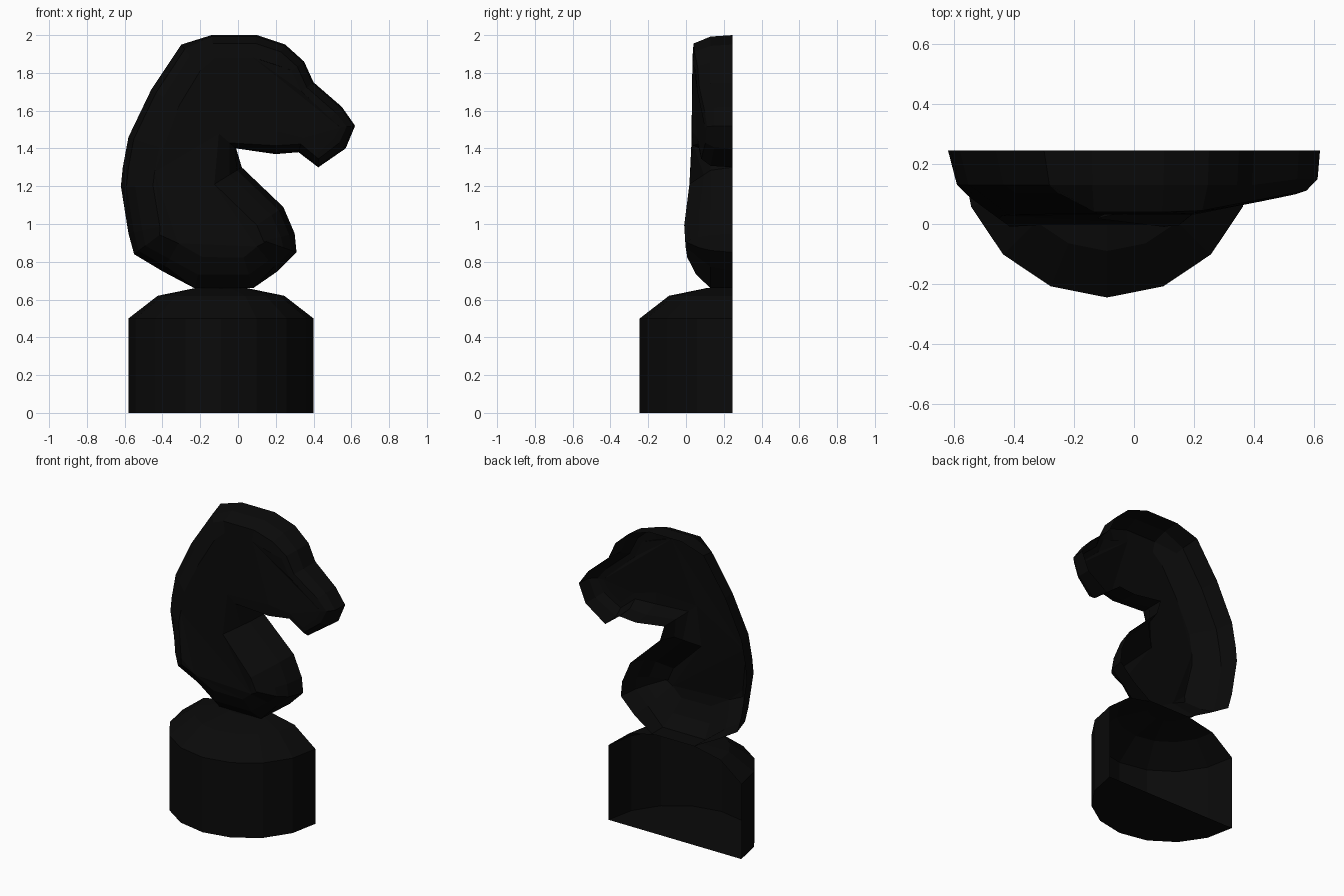
import bpy
import bmesh
import math
from mathutils import Vector

old = bpy.data.objects.get("Cube")
if old:
    bpy.data.objects.remove(old, do_unlink=True)

BACK = 0.245  # plane of the open back

black = bpy.data.materials.new("black")
black.use_nodes = True
colour = (0.003, 0.003, 0.003, 1)
black.diffuse_color = colour
black.node_tree.nodes["Principled BSDF"].inputs["Base Color"].default_value = colour


def finish(name, bm):
    mesh = bpy.data.meshes.new(name)
    bm.to_mesh(mesh)
    bm.free()
    mesh.materials.append(black)
    obj = bpy.data.objects.new(name, mesh)
    bpy.context.collection.objects.link(obj)


def bridge(bm, a, b, closed):
    n = len(a)
    for i in range(n if closed else n - 1):
        j = (i + 1) % n
        bm.faces.new((a[i], a[j], b[j], b[i]))


# Base: half-round pedestal with a domed top, open at the back
bm = bmesh.new()
rings = []
for radius, z in [(0.49, 0), (0.49, 0.5), (0.335, 0.62), (0.14, 0.66)]:
    ring = []
    for k in range(9):
        t = math.pi * (1 + k / 8)
        ring.append(bm.verts.new((-0.09 + radius * math.cos(t),
                                  BACK + radius * math.sin(t), z)))
    rings.append(ring)
for lower, upper in zip(rings, rings[1:]):
    bridge(bm, lower, upper, False)
bm.faces.new(rings[0][::-1])
bm.faces.new(rings[-1])
finish("pedestal", bm)

# Horse head and neck: side outline (x, z), clockwise from the crown
outline = [Vector(p) for p in [
    (-.14, 2), (.1, 2), (.25, 1.95), (.35, 1.86), (.4, 1.75), (.55, 1.62),
    (.62, 1.52), (.57, 1.4), (.425, 1.3), (.32, 1.38), (.2, 1.37),
    (-.01, 1.4), (.02, 1.3), (.24, 1.09), (.3, .95), (.31, .85), (.21, .75),
    (.08, .66), (-.23, .66), (-.4, .75), (-.55, .84), (-.58, .95),
    (-.62, 1.2), (-.61, 1.3), (-.58, 1.46), (-.46, 1.71), (-.3, 1.95)]]
THROAT = 11  # outline points after this one belong to the neck


def inward(i):
    before, here, after = (outline[(i + k) % len(outline)] for k in (-1, 0, 1))
    d = (here - before).normalized() + (after - here).normalized()
    return Vector((d.y, -d.x)).normalized()


def front(x, z):
    """Depth of the front surface at a point."""
    curve = [(.66, .13), (.74, .04), (.84, 0), (1.0, -.01), (1.3, .03), (2.0, .035)]
    y = curve[-1][1]
    for (z0, y0), (z1, y1) in zip(curve, curve[1:]):
        if z <= z1:
            y = y0 + (y1 - y0) * max(0, z - z0) / (z1 - z0)
            break
    if z > 1.3:
        y += max(0, x - 0.2) * 0.2
    return y


bm = bmesh.new()
layers = [[], [], [], []]
for i, p in enumerate(outline):
    neck = i > THROAT
    snout = p.x > 0.3 and not neck
    if neck:
        insets = (0, 0 if p.y < 0.7 else .03, .075, .17)
    else:
        insets = (0, .008, .045, .08 if snout else .12)
    for k, inset in enumerate(insets):
        q = p + inward(i) * inset
        f = front(q.x, q.y)
        rim = 0.15 if p.x > 0.5 else 0.13
        shoulder = f + (.07 if neck and q.y > .8 else .005)
        y = (BACK, rim, min(rim, shoulder), f)[k]
        layers[k].append(bm.verts.new((q.x, y, q.y)))
for outer, inner in zip(layers, layers[1:]):
    bridge(bm, outer, inner, True)

# Cheek and chest: fill the flat inner outline, then give it back its depth
depths = [v.co.y for v in layers[-1]]
for v in layers[-1]:
    v.co.y = 0
cap = bm.faces.new(layers[-1])
cap.normal_update()
bmesh.ops.triangulate(bm, faces=[cap], ngon_method='EAR_CLIP')
for v, y in zip(layers[-1], depths):
    v.co.y = y

# Turn the shell outward
bmesh.ops.recalc_face_normals(bm, faces=bm.faces)
if min(bm.faces, key=lambda f: f.calc_center_median().y).normal.y > 0:
    bmesh.ops.reverse_faces(bm, faces=bm.faces)
finish("horse_head", bm)
